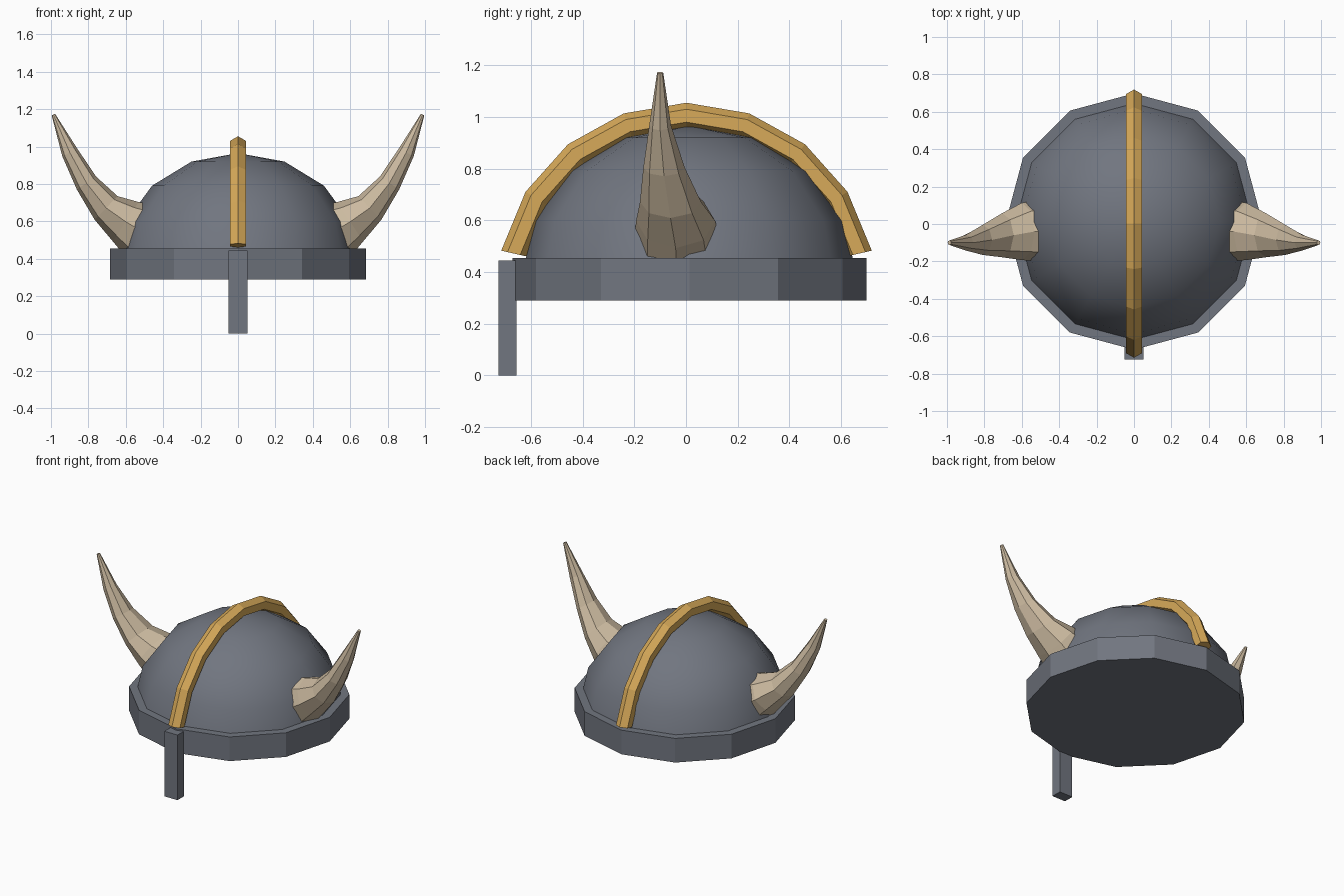
import bpy, bmesh, math
from mathutils import Vector

if "Cube" in bpy.data.objects:
    bpy.data.objects.remove(bpy.data.objects["Cube"])


def material(name, rgb):
    m = bpy.data.materials.new(name)
    m.diffuse_color = (*rgb, 1)
    m.use_nodes = True
    m.node_tree.nodes["Principled BSDF"].inputs["Base Color"].default_value = m.diffuse_color
    return m


STEEL = material("steel grey", (0.165, 0.18, 0.215))
GOLD = material("gold", (0.68, 0.40, 0.10))
HORN = material("horn beige", (0.60, 0.49, 0.35))
CY = 0.013  # centre of the round parts in y


def finish(bm, name, mat):
    bmesh.ops.recalc_face_normals(bm, faces=bm.faces)
    me = bpy.data.meshes.new(name)
    bm.to_mesh(me)
    bm.free()
    me.materials.append(mat)
    ob = bpy.data.objects.new(name, me)
    bpy.context.collection.objects.link(ob)
    return ob


def loft(name, rings, mat):
    """Skin a list of equal vertex rings and cap both ends."""
    bm = bmesh.new()
    vs = [[bm.verts.new(p) for p in ring] for ring in rings]
    n = len(vs[0])
    for a, b in zip(vs, vs[1:]):
        for i in range(n):
            j = (i + 1) % n
            bm.faces.new((a[i], a[j], b[j], b[i]))
    bm.faces.new(vs[0][::-1])
    bm.faces.new(vs[-1])
    return finish(bm, name, mat)


def circle(r, z, n=12):
    return [(r * math.cos(math.tau * i / n), CY + r * math.sin(math.tau * i / n), z)
            for i in range(n)]


# Rim band
loft("rim_band", [circle(0.685, 0.29), circle(0.685, 0.455)], STEEL)

# Dome: upper half of a 12 x 8 sphere
bm = bmesh.new()
bmesh.ops.create_uvsphere(bm, u_segments=12, v_segments=8, radius=1)
bmesh.ops.delete(bm, geom=[v for v in bm.verts if v.co.z < -0.01], context='VERTS')
for v in bm.verts:
    v.co = (v.co.x * 0.65, CY + v.co.y * 0.65, 0.37 + v.co.z * 0.595)
for f in bm.faces:
    f.smooth = True
finish(bm, "dome", STEEL)

# Nose guard
bm = bmesh.new()
bmesh.ops.create_cube(bm, size=1)
for v in bm.verts:
    v.co = (v.co.x * 0.1, -0.69 + v.co.y * 0.07, 0.2225 + v.co.z * 0.445)
finish(bm, "nose_guard", STEEL)

# Crest: hexagonal bar swept over the dome from front to back
rings = []
for k in range(-4, 5):
    a = math.radians(19.3 * k)
    ring = []
    for i in range(6):
        t = math.tau * i / 6
        r = 0.685 + 0.05 * math.cos(t)
        ring.append((0.05 * math.sin(t), 0.002 + r * math.sin(a), 0.32 + r * math.cos(a)))
    rings.append(ring)
loft("crest", rings, GOLD)

# Horns: tapering octagon along a curved spine (x, y, z, in-plane radius, y radius)
SPINE = [(0.51, -0.035, 0.545, 0.165, 0.163),
         (0.60, -0.04, 0.598, 0.126, 0.153),
         (0.705, -0.06, 0.672, 0.088, 0.118),
         (0.81, -0.085, 0.805, 0.062, 0.08),
         (0.899, -0.10, 0.968, 0.045, 0.042),
         (0.987, -0.10, 1.171, 0.01, 0.012)]
for name, side in (("right_horn", 1), ("left_horn", -1)):
    rings = []
    for k, (x, y, z, r, ry) in enumerate(SPINE):
        p, q = SPINE[max(k - 1, 0)], SPINE[min(k + 1, 5)]
        d = Vector((q[0] - p[0], q[2] - p[2])).normalized()
        ring = []
        for i in range(8):
            t = math.tau * i / 8
            u = r * math.sin(t)
            ring.append((side * (x - d.y * u), y + ry * math.cos(t), z + d.x * u))
        rings.append(ring)
    loft(name, rings, HORN)
